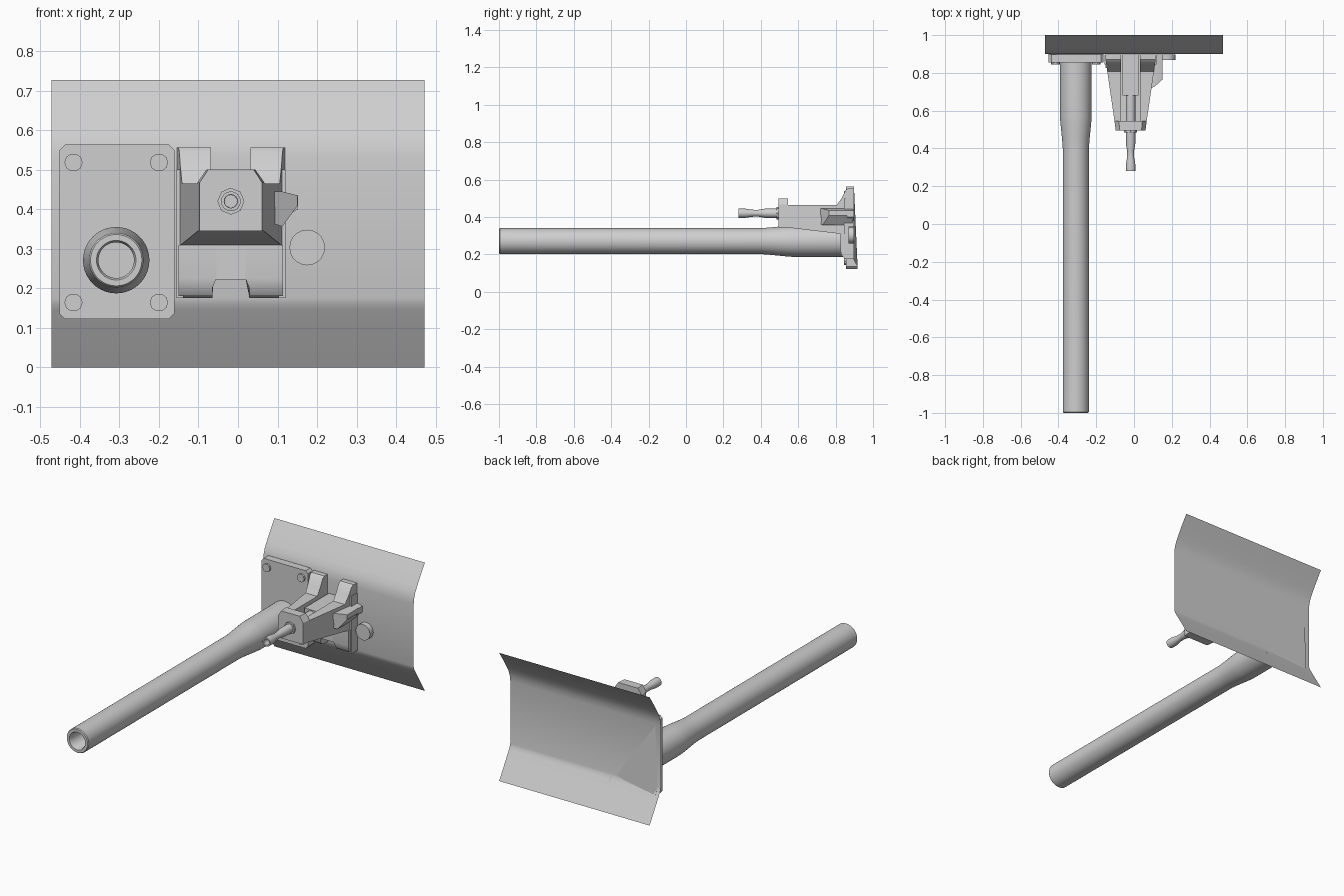
import bpy, bmesh, math

if "Cube" in bpy.data.objects:
    bpy.data.objects.remove(bpy.data.objects["Cube"])

CX = -0.018      # centre line of the mount
BACK = 0.898     # rear of everything bolted to the shield

steel = bpy.data.materials.new("grey_steel")
steel.diffuse_color = (0.62, 0.62, 0.62, 1)
steel.use_nodes = True
steel.node_tree.nodes["Principled BSDF"].inputs["Base Color"].default_value = steel.diffuse_color


def finish(name, bm, angle=30, closed=True):
    if closed:
        bmesh.ops.recalc_face_normals(bm, faces=bm.faces)
    me = bpy.data.meshes.new(name)
    bm.to_mesh(me)
    bm.free()
    me.materials.append(steel)
    me.shade_smooth()
    me.set_sharp_from_angle(angle=math.radians(angle))
    ob = bpy.data.objects.new(name, me)
    bpy.context.collection.objects.link(ob)
    return ob


def prism(name, pts, axis, a, b, rule=None, angle=30):
    """Extrude a profile: axis 'x' takes (y, z) points, axis 'y' takes (x, z) points."""
    bm = bmesh.new()

    def place(p, t):
        return (t, p[0], p[1]) if axis == 'x' else (p[0], t, p[1])
    lo = [bm.verts.new(place(p, a)) for p in pts]
    hi = [bm.verts.new(place(p, b)) for p in pts]
    n = len(pts)
    bm.faces.new(lo)
    bm.faces.new(hi[::-1])
    for i in range(n):
        j = (i + 1) % n
        bm.faces.new((lo[j], lo[i], hi[i], hi[j]))
    if rule:
        for v in bm.verts:
            rule(v)
    return finish(name, bm, angle)


def lathe(name, x, z, prof, sides, angle=30):
    """Turn (radius, y) points about an axis parallel to y, capping both ends."""
    bm = bmesh.new()
    rings = []
    for r, y in prof:
        rings.append([bm.verts.new((x + r * math.cos(2 * math.pi * k / sides), y,
                                    z + r * math.sin(2 * math.pi * k / sides)))
                      for k in range(sides)])
    for p, q in zip(rings, rings[1:]):
        for k in range(sides):
            m = (k + 1) % sides
            bm.faces.new((p[k], p[m], q[m], q[k]))
    bm.faces.new(rings[0])
    bm.faces.new(rings[-1])
    return finish(name, bm, angle)


# Shield: thin sheet with both long edges swept back
section = [(1.0, 0), (0.945, 0.09), (0.912, 0.145), (0.904, 0.16), (0.9, 0.175),
           (0.9, 0.53), (0.904, 0.56), (0.914, 0.59), (0.931, 0.62), (0.962, 0.67), (1.0, 0.727)]
bm = bmesh.new()
rows = [[bm.verts.new((x, y, z)) for x in (-0.472, 0.472)] for y, z in section]
for p, q in zip(rows, rows[1:]):
    bm.faces.new((p[0], p[1], q[1], q[0]))
finish("shield", bm, 40, closed=False)

# Barrel plate with clipped corners, its lower rear edge following the shield
x0, x1, z0, z1, c = -0.452, -0.161, 0.122, 0.563, 0.014


def follow_shield(v):
    if v.co.y > 0.88 and v.co.z < 0.17:
        v.co.y = 0.918


prism("barrel_plate", [(x0 + c, z0), (x1 - c, z0), (x1, z0 + c), (x1, z0 + 0.05),
                       (x1, z1 - c), (x1 - c, z1), (x0 + c, z1), (x0, z1 - c),
                       (x0, z0 + 0.05), (x0, z0 + c)], 'y', 0.856, BACK, follow_shield)

# Plate bolts
for bx in (-0.416, -0.2):
    for bz in (0.164, 0.518):
        lathe("plate_bolt", bx, bz, [(0.023, 0.845), (0.023, 0.87)], 10)

# Hollow barrel with a thicker breech end
lathe("barrel", -0.308, 0.271,
      [(0.045, -0.7), (0.045, -0.99), (0.05, -1.0), (0.065, -1.0), (0.069, -0.995), (0.069, 0.4),
       (0.073, 0.45), (0.081, 0.53), (0.084, 0.57), (0.084, 0.86)], 40)

# Sight port cover disc
lathe("port_disc", 0.175, 0.303, [(0.045, 0.868), (0.045, BACK)], 20)


# Mount arms: outer side tapers toward the front, rear ends rise into lugs
def taper(v):
    d = v.co.x - CX
    if abs(d) > 0.1:
        half = 0.083 + (v.co.y - 0.53) / 0.37 * 0.054
        v.co.x = CX + math.copysign(half, d)


arm = [(BACK, 0.556), (0.87, 0.556), (0.855, 0.545), (0.835, 0.505), (0.807, 0.465),
       (0.53, 0.465), (0.53, 0.345), (0.825, 0.31), (BACK, 0.31)]
for name, s in (("left_mount_arm", -1), ("right_mount_arm", 1)):
    prism(name, arm, 'x', CX + s * 0.05, CX + s * 0.14, taper)

# Channel floor between the arms and the housing behind the small barrel
prism("channel_floor", [(0.53, 0.345), (0.825, 0.31), (BACK, 0.31), (BACK, 0.37), (0.53, 0.38)],
      'x', CX - 0.05, CX + 0.05)
prism("rear_housing", [(0.68, 0.36), (BACK, 0.36), (BACK, 0.45), (0.68, 0.45)],
      'x', CX - 0.042, CX + 0.042)

# Front block with clipped top corners, slightly narrower at its face
half = [(0.085, 0.345), (0.085, 0.467), (0.062, 0.5)]


def narrow_face(v):
    if v.co.y < 0.52:
        v.co.x = CX + (v.co.x - CX) * 0.93


prism("front_block", [(CX + x, z) for x, z in half] + [(CX - x, z) for x, z in half[::-1]],
      'y', 0.495, 0.545, narrow_face)

# Lower mount foot: rounded lower edge, notched in the middle
foot = [(BACK, 0.31), (0.825, 0.31), (0.825, 0.225), (0.83, 0.2), (0.842, 0.183),
        (0.862, 0.175), (BACK, 0.175)]


def slope_notch(v):
    if abs(v.co.x - CX) < 0.1 and v.co.z < 0.22:
        v.co.x = CX + math.copysign(0.047, v.co.x - CX)


for name, s in (("left_mount_foot", -1), ("right_mount_foot", 1)):
    prism(name, foot, 'x', CX + s * 0.037, CX + s * 0.132, slope_notch)
prism("foot_bridge", [(BACK, 0.31), (0.825, 0.31), (0.825, 0.222), (BACK, 0.222)],
      'x', CX - 0.04, CX + 0.04)

# Thin backing walls at both sides of the mount
for s in (-1, 1):
    prism("mount_side_flange", [(0.845, 0.175), (BACK, 0.175), (BACK, 0.5), (0.845, 0.5)],
          'x', CX + s * 0.12, CX + s * 0.138)

# Small coaxial barrel with flared muzzle, and its nut
lathe("small_barrel", CX, 0.42,
      [(0.016, 0.34), (0.017, 0.28), (0.025, 0.28), (0.025, 0.315), (0.019, 0.35),
       (0.018, 0.385), (0.025, 0.425), (0.025, 0.7)], 16, 35)
lathe("barrel_nut", CX, 0.42, [(0.034, 0.485), (0.034, 0.5)], 8)


# Side wedge on the right arm, slanting back to the shield
def slant(v):
    if v.co.y < 0.75:
        v.co.y += max(0, v.co.x - 0.09) * 0.9


prism("side_wedge", [(0.07, 0.445), (0.11, 0.445), (0.15, 0.435), (0.15, 0.408),
                     (0.112, 0.356), (0.07, 0.37)], 'y', 0.71, 0.89, slant)
# Small rear tab beside the wedge
prism("side_tab", [(0.1, 0.37), (0.152, 0.4), (0.152, 0.435), (0.1, 0.445)], 'y', 0.86, BACK)
